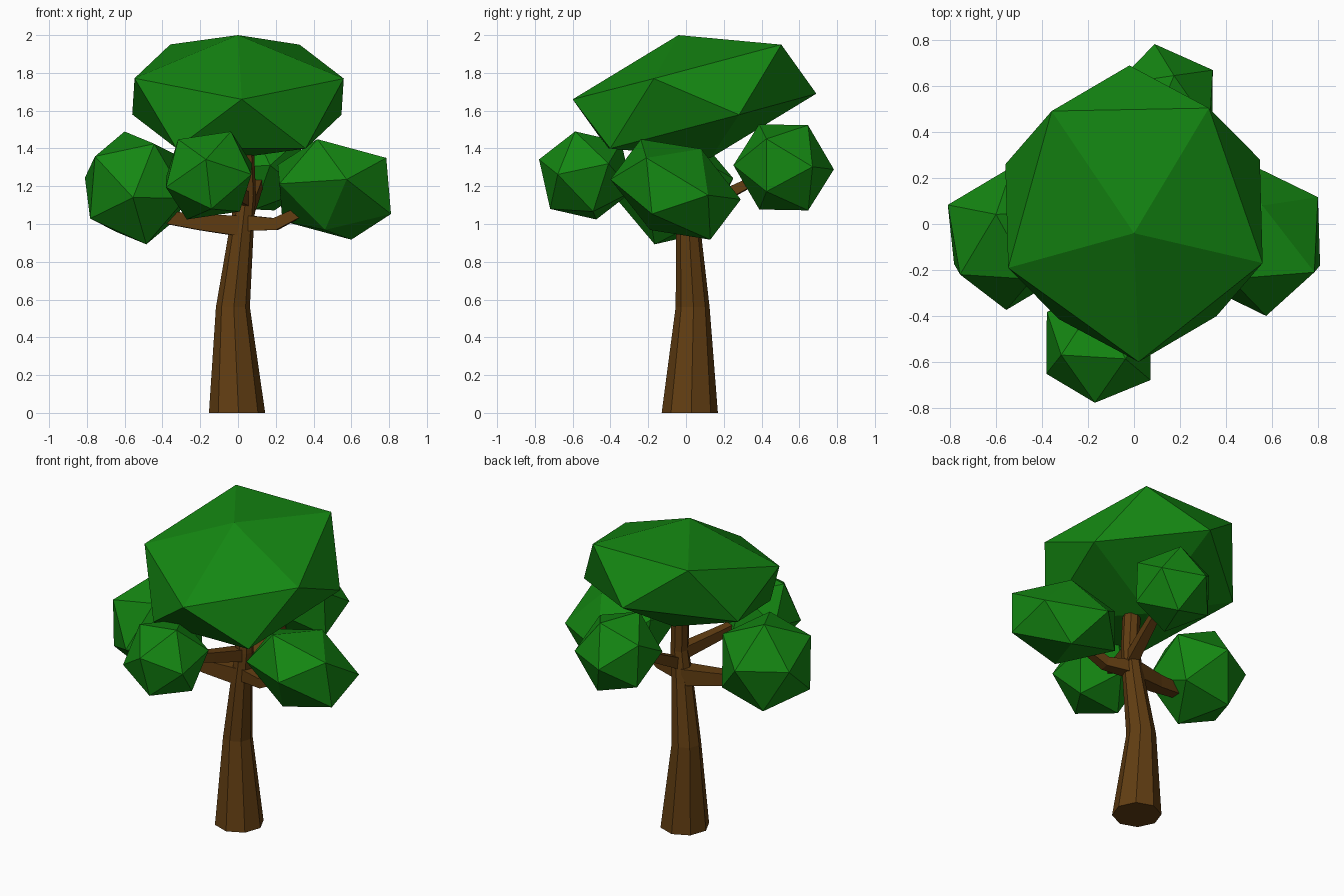
import bpy, bmesh, math
from mathutils import Vector, Matrix

if "Cube" in bpy.data.objects:
    bpy.data.objects.remove(bpy.data.objects["Cube"])


def material(name, rgb):
    m = bpy.data.materials.new(name)
    m.diffuse_color = (*rgb, 1)
    m.use_nodes = True
    m.node_tree.nodes["Principled BSDF"].inputs["Base Color"].default_value = m.diffuse_color
    return m


LEAF = material("leaf_green", (0.007, 0.24, 0.006))
BARK = material("bark_brown", (0.12, 0.047, 0.006))


def finish(name, bm, mat):
    bmesh.ops.recalc_face_normals(bm, faces=bm.faces[:])
    me = bpy.data.meshes.new(name)
    bm.to_mesh(me)
    bm.free()
    me.materials.append(mat)
    ob = bpy.data.objects.new(name, me)
    bpy.context.collection.objects.link(ob)
    return ob


def foliage(name, centre, *corners):
    """Icosahedron stretched and tilted so one face lands on three given corners."""
    bm = bmesh.new()
    bmesh.ops.create_icosphere(bm, subdivisions=1, radius=1)
    bm.faces.ensure_lookup_table()
    c = Vector(centre)
    src = Matrix([v.co for v in bm.faces[0].verts]).transposed()
    dst = Matrix([Vector(p) - c for p in corners]).transposed()
    m = dst @ src.inverted()
    for v in bm.verts:
        v.co = m @ v.co + c
    return finish(name, bm, LEAF)


def limb(name, path, sides, turn, level=False):
    """Tapered tube along (x, y, z, radius) points; level keeps rings horizontal."""
    bm = bmesh.new()
    pts = [Vector(p[:3]) for p in path]
    rings = []
    for i, p in enumerate(path):
        d = pts[min(i + 1, len(pts) - 1)] - pts[max(i - 1, 0)]
        u, v = Vector((1, 0, 0)), Vector((0, 1, 0))
        if not level:
            u = d.cross(Vector((0, 0, 1))).normalized()
            v = u.cross(d).normalized()
        angles = [math.radians(turn) + math.tau * k / sides for k in range(sides)]
        rings.append([bm.verts.new(pts[i] + p[3] * (u * math.cos(a) + v * math.sin(a)))
                      for a in angles])
    for a, b in zip(rings, rings[1:]):
        for k in range(sides):
            n = (k + 1) % sides
            bm.faces.new((a[k], a[n], b[n], b[k]))
    bm.faces.new(rings[0])
    bm.faces.new(rings[-1])
    return finish(name, bm, BARK)


# Trunk: bent eight-sided column
limb("trunk", [(-0.005, 0.02, 0, 0.149), (-0.027, 0.035, 0.56, 0.09),
               (0.016, 0.014, 0.95, 0.066), (0.04, 0.01, 1.15, 0.055),
               (0.03, 0.015, 1.4, 0.055)], 8, 3, level=True)

# Branches: four-sided, running into each leaf clump
limb("left_branch", [(0.0, 0.01, 0.99, 0.075), (-0.2, -0.03, 1.01, 0.06),
                     (-0.42, -0.06, 1.04, 0.045)], 4, 45)
limb("right_branch", [(0.03, 0.01, 1.005, 0.06), (0.2, -0.03, 1.0, 0.045),
                      (0.4, -0.06, 1.1, 0.035)], 4, 45)
limb("front_branch", [(0.03, 0.0, 1.13, 0.055), (-0.05, -0.2, 1.17, 0.045),
                      (-0.14, -0.42, 1.22, 0.035)], 4, 45)
limb("back_branch", [(0.04, 0.02, 1.06, 0.05), (0.08, 0.2, 1.15, 0.042),
                     (0.12, 0.4, 1.25, 0.03)], 4, 45)

# Leaf clumps
foliage("crown", (0, 0.045, 1.675),
        (0, -0.04, 2.0), (0.02, -0.6, 1.66), (0.56, -0.17, 1.77))
foliage("right_leaves", (0.51, -0.055, 1.183),
        (0.575, -0.40, 1.236), (0.785, -0.21, 1.35), (0.81, -0.18, 1.053))
foliage("left_leaves", (-0.543, -0.062, 1.191),
        (-0.556, -0.374, 1.14), (-0.757, -0.22, 1.358), (-0.783, -0.174, 1.029))
foliage("front_leaves", (-0.154, -0.531, 1.257),
        (-0.17, -0.778, 1.342), (-0.037, -0.587, 1.49), (-0.317, -0.57, 1.448))
foliage("back_leaves", (0.13, 0.517, 1.30),
        (0.09, 0.783, 1.289), (0.174, 0.646, 1.523), (0.343, 0.67, 1.303))
